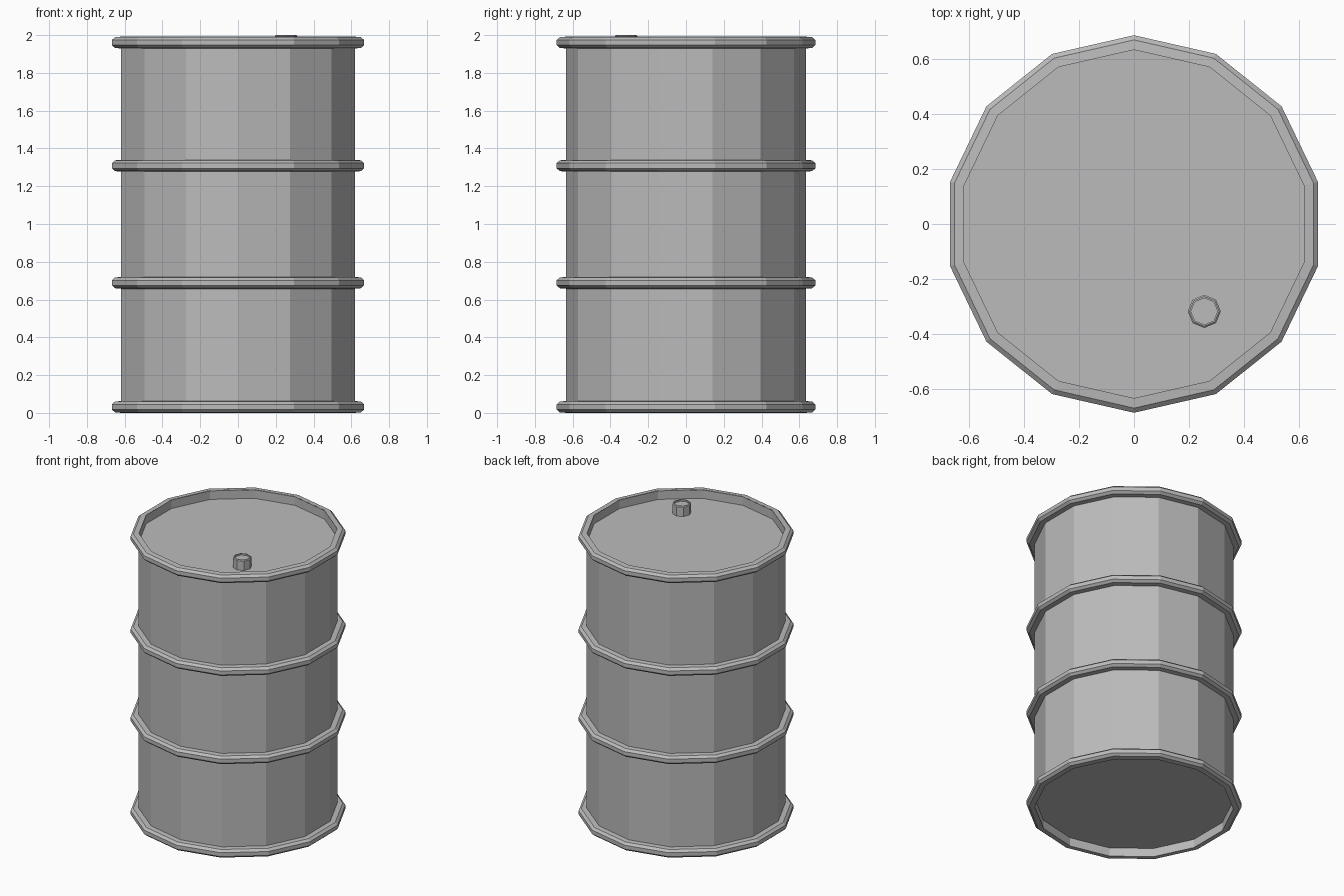
import bpy, bmesh, math

cube = bpy.data.objects.get("Cube")
if cube:
    bpy.data.objects.remove(cube, do_unlink=True)

SIDES = 14
RADIUS = 0.632      # wall radius at the corners
LID_DEPTH = 0.06

steel = bpy.data.materials.new("grey steel")
steel.use_nodes = True
steel.diffuse_color = (0.5, 0.5, 0.5, 1)
steel.node_tree.nodes["Principled BSDF"].inputs["Base Color"].default_value = (0.5, 0.5, 0.5, 1)


def lathe(name, profile, sides, center=(0, 0, 0), cap_start=False, cap_end=False):
    """Spin (radius, height) points around z, with a corner at the back."""
    bm = bmesh.new()
    rings = []
    for r, z in profile:
        angles = [math.pi / 2 + 2 * math.pi * i / sides for i in range(sides)]
        rings.append([bm.verts.new((r * math.cos(a), r * math.sin(a), z)) for a in angles])
    for low, high in zip(rings, rings[1:]):
        for i in range(sides):
            j = (i + 1) % sides
            bm.faces.new((low[i], low[j], high[j], high[i]))
    if cap_start:
        bm.faces.new(rings[0][::-1])
    if cap_end:
        bm.faces.new(rings[-1])
    mesh = bpy.data.meshes.new(name)
    bm.to_mesh(mesh)
    bm.free()
    mesh.materials.append(steel)
    obj = bpy.data.objects.new(name, mesh)
    obj.location = center
    bpy.context.collection.objects.link(obj)
    return obj


# Drum wall with recessed bottom and lid
lathe("drum_body", [(RADIUS, LID_DEPTH), (RADIUS, 0), (RADIUS + 0.002, 0),
                    (RADIUS + 0.002, 1.99), (RADIUS, 1.99), (RADIUS, 1.99 - LID_DEPTH)],
      SIDES, cap_start=True, cap_end=True)

# Rolling hoops and end rims, all with the same rounded section
hoop = [(RADIUS, 0), (0.668, 0.003), (0.685, 0.018),
        (0.685, 0.045), (0.668, 0.06), (RADIUS, 0.063)]
for name, z in (("bottom_rim", 0), ("lower_hoop", 0.657),
                ("upper_hoop", 1.277), ("top_rim", 1.929)):
    lathe(name, hoop, SIDES, (0, 0, z))

# Filler plug on the lid, with a narrow raised lip
lathe("filler_plug", [(0.06, 0), (0.06, 0.066), (0.054, 0.071), (0.048, 0.071), (0.048, 0.06)],
      8, (0.255, -0.317, 1.929), cap_end=True)
